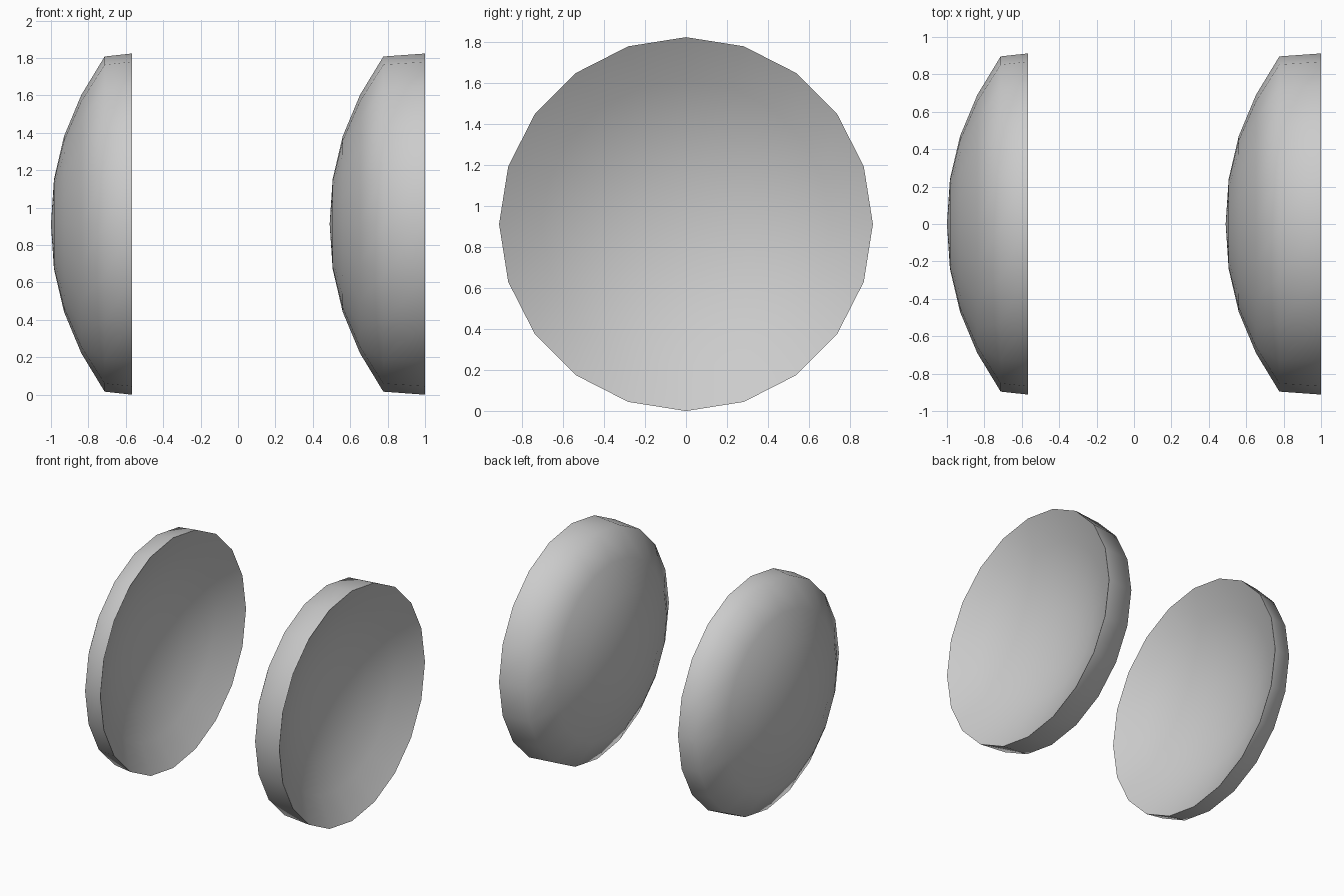
import bpy, bmesh, math

if "Cube" in bpy.data.objects:
    bpy.data.objects.remove(bpy.data.objects["Cube"])

SIDES = 20
R = 0.912
# dome profile: (depth from apex, radius)
DOME = [(0, 0), (0.016, 0.24), (0.07, 0.47), (0.162, 0.69), (0.287, 0.896)]


def lens(name, apex_x, thickness):
    """Curved lens: convex dome towards -x, short rim, concave face towards +x."""
    grow = R / DOME[-1][1]
    back = [(d + thickness, r * grow) for d, r in reversed(DOME)]
    bm = bmesh.new()
    rings = []
    for d, r in DOME + back:
        n = SIDES if r else 1
        rings.append([bm.verts.new((apex_x + d,
                                    r * math.sin(2 * math.pi * i / SIDES),
                                    R + r * math.cos(2 * math.pi * i / SIDES)))
                      for i in range(n)])
    for a, b in zip(rings, rings[1:]):
        for i in range(SIDES):
            j = (i + 1) % SIDES
            if len(a) == 1:
                bm.faces.new((a[0], b[i], b[j]))
            elif len(b) == 1:
                bm.faces.new((a[i], a[j], b[0]))
            else:
                bm.faces.new((a[i], a[j], b[j], b[i]))
    bmesh.ops.recalc_face_normals(bm, faces=bm.faces)
    mesh = bpy.data.meshes.new(name)
    bm.to_mesh(mesh)
    bm.free()
    ob = bpy.data.objects.new(name, mesh)
    bpy.context.collection.objects.link(ob)
    # smooth dome into rim, keep the face edge sharp
    bpy.ops.object.select_all(action='DESELECT')
    ob.select_set(True)
    bpy.context.view_layer.objects.active = ob
    bpy.ops.object.shade_smooth_by_angle(angle=math.radians(80))


# thin lens on the left, thicker lens on the right
lens("left_lens", -1.0, 0.145)
lens("right_lens", 0.49, 0.223)
